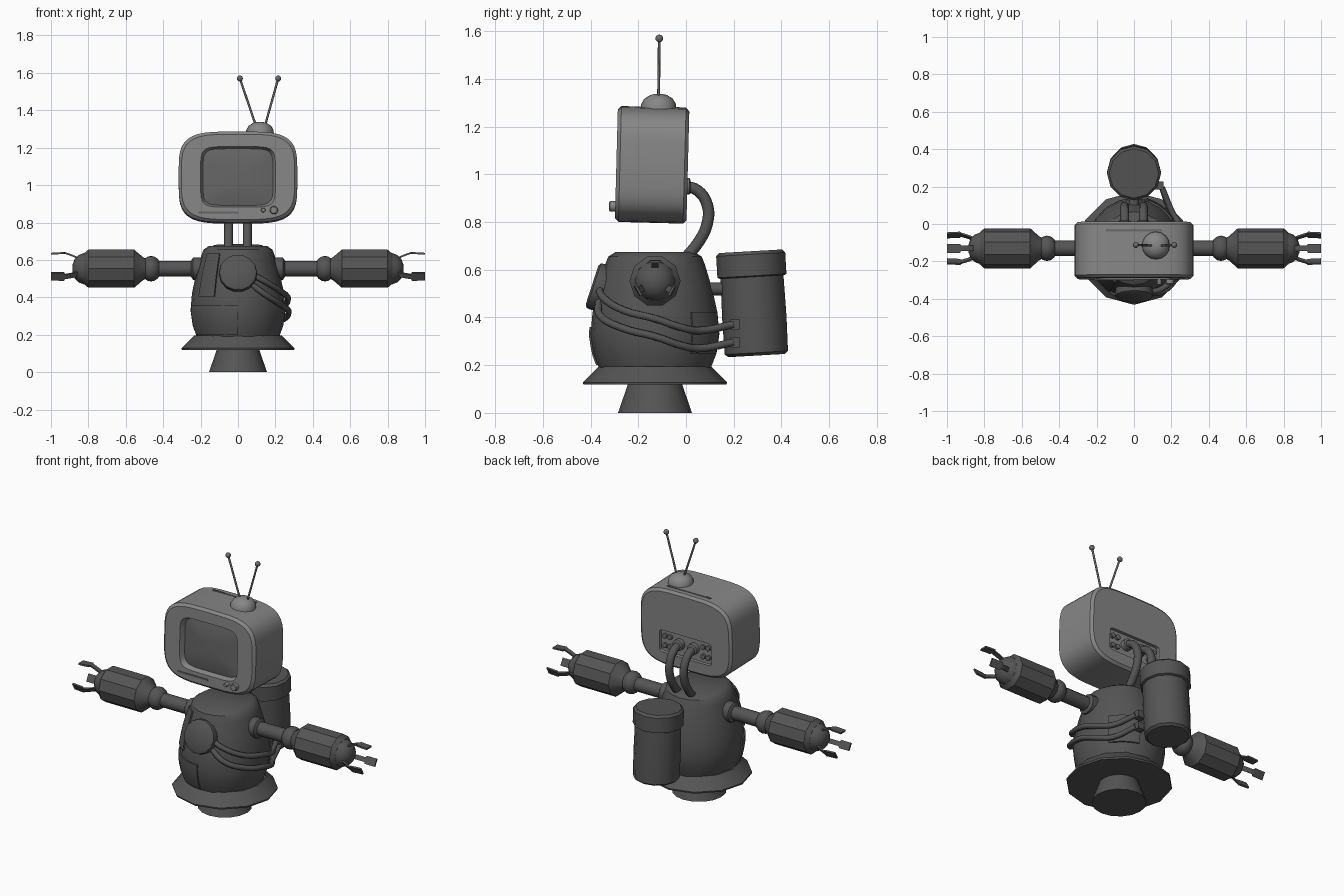
import bpy, bmesh, math
from mathutils import Matrix, Vector

if "Cube" in bpy.data.objects:
    bpy.data.objects.remove(bpy.data.objects["Cube"])


def material(name, grey):
    m = bpy.data.materials.new(name)
    m.use_nodes = True
    colour = (grey, grey, grey, 1)
    m.diffuse_color = colour
    bsdf = m.node_tree.nodes["Principled BSDF"]
    bsdf.inputs["Base Color"].default_value = colour
    bsdf.inputs["Roughness"].default_value = 0.6
    return m


SHELL = material("light grey shell", 0.24)
GLASS = material("screen grey", 0.13)
METAL = material("dark grey metal", 0.09)
TRIM = material("mid grey trim", 0.15)
CY = -0.13          # body axis
ARM_Z = 0.553


def finish(name, bm, mat, angle=35):
    bmesh.ops.recalc_face_normals(bm, faces=bm.faces)
    me = bpy.data.meshes.new(name)
    bm.to_mesh(me)
    bm.free()
    me.materials.append(mat)
    ob = bpy.data.objects.new(name, me)
    bpy.context.collection.objects.link(ob)
    bpy.ops.object.select_all(action='DESELECT')
    ob.select_set(True)
    bpy.context.view_layer.objects.active = ob
    bpy.ops.object.shade_smooth_by_angle(angle=math.radians(angle))
    return ob


def loft(name, rings, mat, angle=35):
    """Skin a list of point rings and cap both ends."""
    bm = bmesh.new()
    rows = [[bm.verts.new(p) for p in r] for r in rings]
    n = len(rows[0])
    for a, b in zip(rows, rows[1:]):
        for i in range(n):
            j = (i + 1) % n
            bm.faces.new((a[i], a[j], b[j], b[i]))
    bm.faces.new(rows[0])
    bm.faces.new(rows[-1])
    return finish(name, bm, mat, angle)


def ring(centre, a, b, axis, n=12, power=2):
    """Superellipse across the given axis."""
    pts = []
    for i in range(n):
        t = math.tau * i / n
        u, v = [r * math.copysign(abs(f) ** (2 / power), f) if abs(f) > 1e-6 else 0
                for r, f in ((a, math.cos(t)), (b, math.sin(t)))]
        off = {'X': (0, u, v), 'Y': (u, 0, v), 'Z': (u, v, 0)}[axis]
        pts.append(Vector(centre) + Vector(off))
    return pts


def turned(name, profile, axis, centre, mat, n=12, squash=1, sign=1, angle=35):
    """Turned part; profile holds (position along axis, radius)."""
    k = 'XYZ'.index(axis)
    rings = []
    for p, r in profile:
        c = list(centre)
        c[k] += p * sign
        rings.append(ring(c, r * squash, r, axis, n))
    return loft(name, rings, mat, angle)


def box(name, centre, size, mat):
    bm = bmesh.new()
    bmesh.ops.create_cube(bm, size=1)
    bmesh.ops.scale(bm, vec=size, verts=bm.verts)
    bmesh.ops.translate(bm, vec=centre, verts=bm.verts)
    return finish(name, bm, mat)


def ball(name, centre, radius, mat, squash=1):
    bm = bmesh.new()
    bmesh.ops.create_uvsphere(bm, u_segments=16, v_segments=10, radius=radius)
    bmesh.ops.scale(bm, vec=(squash, 1, 1), verts=bm.verts)
    bmesh.ops.translate(bm, vec=centre, verts=bm.verts)
    return finish(name, bm, mat)


def tube(name, points, radius, mat):
    cu = bpy.data.curves.new(name, 'CURVE')
    cu.dimensions = '3D'
    cu.bevel_depth = radius
    cu.bevel_resolution = 2
    cu.resolution_u = 4
    cu.use_fill_caps = True
    sp = cu.splines.new('BEZIER')
    sp.bezier_points.add(len(points) - 1)
    for bp, p in zip(sp.bezier_points, points):
        bp.co = p
        bp.handle_left_type = bp.handle_right_type = 'AUTO'
    cu.materials.append(mat)
    ob = bpy.data.objects.new(name, cu)
    bpy.context.collection.objects.link(ob)
    return ob


def tilt(obs, pivot, degrees):
    p = Vector(pivot)
    m = Matrix.Translation(p) @ Matrix.Rotation(math.radians(degrees), 4, 'X') @ Matrix.Translation(-p)
    for ob in obs:
        ob.data.transform(m)


# Body, skirt and foot
BODY = [(.19, .235), (.25, .258), (.33, .27), (.42, .262), (.52, .24), (.62, .21), (.655, .196), (.675, .165)]
turned("body", BODY, 'Z', (0, CY, 0), METAL, 20, .94)
turned("skirt", [(.118, .2), (.118, .3), (.128, .302), (.195, .235)], 'Z', (0, CY, 0), METAL)
turned("foot", [(0, .155), (.125, .112)], 'Z', (0, CY, 0), METAL, 16)


def on_body(deg, z, gap):
    """Point on the body wall; 0 degrees is the front, 90 the left side."""
    r = BODY[-1][1]
    for (z0, r0), (z1, r1) in zip(BODY, BODY[1:]):
        if z0 <= z <= z1:
            r = r0 + (r1 - r0) * (z - z0) / (z1 - z0)
    t = math.radians(deg)
    return Vector((.94 * (r + gap) * math.sin(t), CY - (r + gap) * math.cos(t), z))


def body_panel(name, a0, a1, z0, z1):
    rings = []
    for i in range(7):
        a = a0 + (a1 - a0) * i / 6
        heights = [z0 + (z1 - z0) * j / 4 for j in range(5)]
        rings.append([on_body(a, z, .008) for z in heights] + [on_body(a, z, -.008) for z in reversed(heights)])
    loft(name, rings, METAL)


body_panel("chest_plate", -56, -30, .405, .635)
body_panel("lower_front_panel", -75, 0, .2, .36)
body_panel("rear_panel", 125, 165, .25, .42)

# Chest hatch, leaning back with the body wall
hatch = turned("chest_hatch", [(.05, .095), (.005, .103), (-.012, .1), (-.02, .088)], 'Y', (0, -.375, .53), METAL, 14)
tilt([hatch], (0, -.375, .53), -18)

# Television head
HZ = 1.04
head = []


def shell_ring(y, inset):
    return ring((0, y, HZ), .318 - inset, .243 - inset, 'Y', 40, 4)


def back_ring(y):
    return ring((0, y, .95), .18, .07, 'Y', 40, 12)


head.append(loft("head_shell", [
    back_ring(-.012), back_ring(.008), shell_ring(.008, .015), shell_ring(-.006, 0),
    shell_ring(-.277, 0), shell_ring(-.292, .015),
    ring((0, -.292, HZ), .2, .162, 'Y', 40, 6), ring((0, -.255, HZ), .185, .15, 'Y', 40, 6)], SHELL, 30))
head.append(loft("screen", [ring((0, y, HZ), .188 * k, .152 * k, 'Y', 40, 6)
                            for y, k in ((-.25, 1), (-.26, 1), (-.27, .7), (-.274, .35))], GLASS))
head.append(box("front_slot", (-.105, -.293, .85), (.21, .006, .01), GLASS))
head.append(box("top_vent", (0, -.04, 1.283), (.3, .012, .005), TRIM))
for name, x, r in (("small_knob", .135, .012), ("large_knob", .192, .022)):
    head.append(turned(name, [(0, r), (-.026, r), (-.03, r * .8)], 'Y', (x, -.288, .862), SHELL))
for x in (-.15, -.115, .115, .15):
    for z in (.92, .98):
        head.append(turned("rear_socket", [(-.014, .015), (.004, .015), (.006, .009)], 'Y', (x, 0, z), TRIM, 10))
tilt(head, (0, -.14, HZ), -1.5)

# Antenna on its dome
turned("antenna_dome", [(-.01, .075), (.015, .073), (.037, .06), (.053, .035), (.058, .012)], 'Z',
       (.117, -.115, 1.28), SHELL, 16)
for side, foot, tip in (("right", .095, .01), ("left", .145, .215)):
    tube(side + "_antenna", [(foot, -.115, 1.32), (tip, -.112, 1.57)], .006, TRIM)
    ball(side + "_antenna_tip", (tip, -.112, 1.57), .016, TRIM)

# Neck hoses between the rear panel and the body
for s in (-1, 1):
    x = s * .05
    tube("neck_hose", [(x, -.01, .95), (x, .045, .935), (x, .09, .87), (x, .088, .79),
                       (x, .055, .72), (x, -.01, .64)], .024, METAL)
    turned("hose_collar", [(-.02, .034), (.015, .034), (.018, .028)], 'Y', (x, 0, .95), TRIM)

# Backpack tank
tank = [turned("tank", [(.24, .118), (.252, .133), (.4, .135), (.58, .132)], 'Z', (0, .283, 0), METAL),
        turned("tank_lid", [(.57, .135), (.575, .145), (.665, .145), (.678, .132)], 'Z', (0, .283, 0), METAL)]
tilt(tank, (0, .283, .46), 3.3)
turned("tank_bracket", [(0, .027), (.12, .027)], 'Y', (0, .06, .52), METAL)

# Cables from the hatch round the left side to the tank
for drop in (0, 1):
    z0 = .525 - .055 * drop
    path = [(.07, -.365, z0)]
    for deg, z in ((35, .485), (62, .43), (90, .395), (115, .355), (130, .345)):
        path.append(on_body(deg, z - .075 * drop, .02))
    end = (.15, .195, .37 - .075 * drop)
    path.append(end)
    tube("side_cable", path, .016, METAL)
    box("cable_plug", (.132, .205, end[2]), (.05, .042, .042), METAL)

# Arms, forearms and three-fingered hands
for side, s in (("right", -1), ("left", 1)):
    hub = (0, CY, ARM_Z)
    turned(side + "_shoulder_collar", [(.19, .06), (.24, .06), (.25, .045)], 'X', hub, METAL, 12, 1, s)
    turned(side + "_upper_arm", [(.18, .042), (.45, .042)], 'X', hub, METAL, 12, 1, s)
    ball(side + "_elbow", (s * .465, CY, ARM_Z), .068, METAL, .82)
    turned(side + "_forearm", [(.49, .055), (.508, .065), (.555, .107), (.8, .107), (.825, .085)],
           'X', hub, METAL, 10, 1, s)
    turned(side + "_hand_dome", [(.82, .085), (.85, .074), (.873, .052), (.885, .02)], 'X', hub, METAL, 12, 1, s)
    for k in range(3):
        turn = Matrix.Rotation(math.tau * k / 3, 4, 'X')
        rings = []
        for x, r, w in ((.85, .055, .014), (.895, .074, .014), (.925, .084, .014), (.93, .084, .024), (1, .08, .024)):
            flat = [(s * x, -w, r - .005), (s * x, w, r - .005), (s * x, w, r + .005), (s * x, -w, r + .005)]
            rings.append([turn @ Vector(p) + Vector(hub) for p in flat])
        loft(side + "_finger", rings, METAL)
